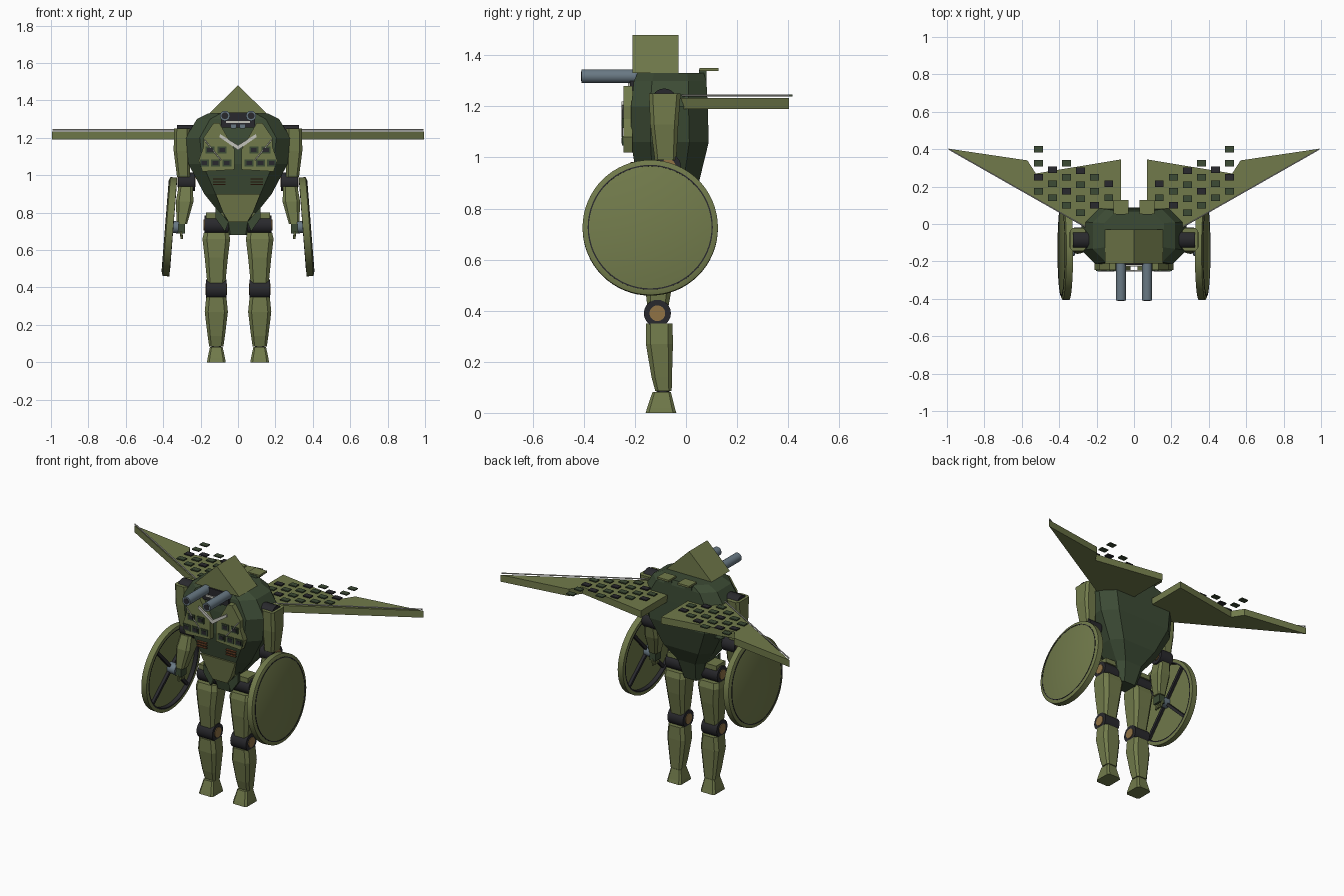
import bpy, bmesh, math
from mathutils import Matrix, Vector

cube = bpy.data.objects.get("Cube")
if cube:
    bpy.data.objects.remove(cube, do_unlink=True)


def material(name, r, g, b):
    m = bpy.data.materials.new(name)
    m.use_nodes = True
    m.diffuse_color = (r, g, b, 1)
    m.node_tree.nodes["Principled BSDF"].inputs["Base Color"].default_value = (r, g, b, 1)
    return m


OLIVE = material("olive", .165, .195, .07)
GREEN = material("dark green", .045, .07, .035)
BLACK = material("near black", .022, .022, .026)
STEEL = material("blue steel", .14, .19, .23)
BRASS = material("brass brown", .28, .17, .06)
RUST = material("rust", .2, .07, .025)
PALE = material("pale grey", .55, .55, .5)


def finish(name, bm, mat, matrix=None, smooth=False):
    if matrix:
        bm.transform(matrix)
    bmesh.ops.recalc_face_normals(bm, faces=bm.faces)
    mesh = bpy.data.meshes.new(name)
    bm.to_mesh(mesh)
    bm.free()
    mesh.materials.append(mat)
    if smooth:
        mesh.shade_smooth()
        mesh.set_sharp_from_angle(angle=math.radians(35))
    ob = bpy.data.objects.new(name, mesh)
    bpy.context.collection.objects.link(ob)
    return ob


def box(name, mat, centre, size, turn=None):
    bm = bmesh.new()
    bmesh.ops.create_cube(bm, size=1)
    m = Matrix.Translation(centre) @ (turn or Matrix()) @ Matrix.Diagonal((*size, 1))
    return finish(name, bm, mat, m)


def rod(name, mat, a, b, radius, sides=24):
    a, b = Vector(a), Vector(b)
    bm = bmesh.new()
    bmesh.ops.create_cone(bm, cap_ends=True, segments=sides, radius1=radius,
                          radius2=radius, depth=(b - a).length)
    turn = (b - a).to_track_quat('Z', 'Y').to_matrix().to_4x4()
    return finish(name, bm, mat, Matrix.Translation((a + b) / 2) @ turn, sides > 8)


def loft(name, mat, sections, bevel=.35):
    """Chamfered rectangles (x, y, z, half width, half depth) joined in order."""
    bm = bmesh.new()
    rings = []
    for x, y, z, w, d in sections:
        c = bevel * min(w, d)
        pts = [(w - c, -d), (w, c - d), (w, d - c), (w - c, d),
               (c - w, d), (-w, d - c), (-w, c - d), (c - w, -d)]
        rings.append([bm.verts.new((x + px, y + py, z)) for px, py in pts])
    bm.faces.new(rings[0])
    bm.faces.new(rings[-1])
    for lo, hi in zip(rings, rings[1:]):
        for i in range(8):
            j = (i + 1) % 8
            bm.faces.new((lo[i], lo[j], hi[j], hi[i]))
    return finish(name, bm, mat)


def prism(name, mat, pts, start, offset):
    """Polygon extruded by an offset; start maps the 2D point to 3D."""
    bm = bmesh.new()
    face = bm.faces.new([bm.verts.new(start(*p)) for p in pts])
    new = bmesh.ops.extrude_face_region(bm, geom=[face])
    bmesh.ops.translate(bm, vec=offset, verts=[v for v in new["geom"] if isinstance(v, bmesh.types.BMVert)])
    return finish(name, bm, mat)


def lathe(name, mat, profile, matrix, steps=64):
    bm = bmesh.new()
    vs = [bm.verts.new((r, 0, z)) for r, z in profile]
    es = [bm.edges.new(p) for p in zip(vs, vs[1:])]
    bmesh.ops.spin(bm, geom=vs + es, cent=(0, 0, 0), axis=(0, 0, 1), angle=math.tau, steps=steps)
    bmesh.ops.remove_doubles(bm, verts=bm.verts, dist=.0005)
    return finish(name, bm, mat, matrix, True)


def joint(name, s, x0, x1, y, z, r):
    rod(name, BLACK, (s * x0, y, z), (s * x1, y, z), r)
    for x, d in ((x0, -.004), (x1, .004)):
        rod(name + "_cap", BRASS, (s * x, y, z), (s * (x + d), y, z), r * .58)


# Torso and pelvis
loft("torso", GREEN, [(0, -.09, .68, .065, .05), (0, -.085, .8, .10, .08),
                      (0, -.07, .9, .18, .12), (0, -.063, 1.06, .265, .152),
                      (0, -.065, 1.2, .28, .15), (0, -.062, 1.3, .22, .142),
                      (0, -.06, 1.33, .16, .13)], .5)
prism("belly_plate", OLIVE, [(-.12, .9), (.12, .9), (.08, .8), (.05, .75), (-.05, .75), (-.08, .8)],
      lambda x, z: (x, -.2 + (.9 - z) * .15, z), (0, .05, 0))

# Gabled head, face and guns
prism("head_roof", OLIVE, [(-.155, 1.33), (.155, 1.33), (0, 1.48)],
      lambda x, z: (x, -.21, z), (0, .18, 0))
box("face", BLACK, (0, -.17, 1.295), (.18, .1, .08))
box("brow", PALE, (0, -.224, 1.285), (.13, .008, .012))

for s in (-1, 1):
    box("eye", STEEL, (s * .025, -.224, 1.26), (.026, .008, .022))
    rod("gun_barrel", STEEL, (s * .07, -.41, 1.318), (s * .07, -.1, 1.318), .027)
    rod("gun_bore", BLACK, (s * .07, -.412, 1.318), (s * .07, -.40, 1.318), .018)
    box("back_hatch", OLIVE, (s * .07, .09, 1.345), (.08, .075, .012))
    box("hatch_post", GREEN, (s * .07, .065, 1.32), (.05, .03, .05))

    # Chest plate with windows, vents, chevron and cable
    prism("chest_plate", OLIVE,
          [(.02, 1.03), (.19, 1.02), (.21, 1.08), (.185, 1.15), (.185, 1.2), (.13, 1.28), (.1, 1.28), (.02, 1.14)],
          lambda x, z: (s * x, -.245, z), (0, .035, 0))
    for x, z in ((.085, 1.135), (.15, 1.135), (.06, 1.065), (.12, 1.065), (.18, 1.065)):
        box("window_frame", GREEN, (s * x, -.247, z), (.048, .008, .038))
        box("window_pane", BLACK, (s * x, -.251, z), (.03, .004, .022))
    for z in (.95, .965, .98):
        box("vent", RUST, (s * .1, -.212, z), (.065, .012, .006))
    prism("chevron", PALE, [(0, 1.135), (0, 1.16), (.095, 1.22), (.1, 1.205)],
          lambda x, z: (s * x, -.253, z), (0, .008, 0))
    rod("chest_cable", PALE, (s * .18, -.25, 1.19), (s * .09, -.25, 1.08), .003, 6)

    # Wing with floating tiles and edge wire
    prism("wing", OLIVE, [(.07, .345), (.07, .08), (.15, -.02), (.26, -.02), (.995, .403), (.57, .34), (.525, .27)],
          lambda x, y: (s * x, y, 1.19), (0, 0, .043))
    rod("wing_wire", PALE, (s * .26, -.015, 1.243), (s * .99, .4, 1.243), .004, 6)
    for i, (top, count) in enumerate(((.4, 4), (.29, 3), (.325, 4), (.285, 4), (.25, 3), (.215, 2))):
        for k in range(count):
            dark = (i * 2 + k * 3) % 4 == 2
            box("wing_tile", BLACK if dark else GREEN,
                (s * (.51 - .075 * i), top - .075 * k, 1.243), (.048, .034, .007))

    # Arm
    joint("shoulder", s, .24, .325, -.085, 1.22, .05)
    loft("upper_arm", OLIVE, [(s * .292, -.08, .99, .034, .042), (s * .3, -.085, 1.13, .044, .055),
                              (s * .3, -.083, 1.25, .042, .062)])
    joint("elbow", s, .23, .32, -.07, .965, .05)
    loft("forearm", OLIVE, [(s * .3, -.125, .74, .028, .03), (s * .285, -.1, .86, .047, .05),
                            (s * .28, -.08, .94, .038, .045)])
    box("palm", GREEN, (s * .303, -.13, .715), (.04, .055, .05))
    for k in range(4):
        rod("finger", OLIVE, (s * .305, -.153 + .016 * k, .70), (s * .3, -.153 + .016 * k, .66), .007, 6)

    # Round shield carried outside the forearm
    place = Matrix.Translation((s * .368, -.14, .725)) @ Matrix.Rotation(s * math.radians(85.5), 4, 'Y')
    lathe("shield", OLIVE, [(0, .02), (.25, .02), (.265, .014), (.265, -.022),
                            (.243, -.022), (.238, .002), (0, .002)], place)
    lathe("shield_groove", BLACK, [(.240, .019), (.240, .022), (.245, .022), (.245, .019)], place)
    lathe("shield_inner_ring", BLACK, [(.238, .002), (.238, -.023), (.246, -.023)], place)
    for k in range(4):
        turn = Matrix.Rotation(math.pi * (k / 2 + .25), 4, 'Z')
        spoke = box("shield_spoke", BLACK, (.13, 0, -.006), (.22, .018, .018))
        spoke.data.transform(place @ turn)
    hub = rod("shield_hub", STEEL, (0, 0, .002), (0, 0, -.05), .032)
    hub.data.transform(place)

    # Leg
    x = s * .116
    box("hip_guard", OLIVE, (s * .105, -.1, .785), (.13, .09, .03))
    prism("hip_flap", GREEN, [(.05, .75), (.12, .83), (.12, .77), (.07, .7)],
          lambda px, z: (s * px, -.17, z), (0, .02, 0))
    joint("hip", s, .052, .18, -.1, .735, .05)
    loft("thigh", OLIVE, [(x, -.11, .42, .048, .042), (x, -.105, .56, .062, .062),
                          (x, -.1, .66, .074, .068), (x, -.1, .695, .066, .058)])
    joint("knee", s, .062, .17, -.112, .39, .053)
    loft("shin", OLIVE, [(x, -.088, .085, .038, .032), (x, -.095, .14, .046, .04),
                         (x, -.104, .27, .062, .053), (x, -.105, .35, .054, .052)])
    rod("ankle", BLACK, (x, -.09, .07), (x, -.09, .095), .026)
    loft("foot", OLIVE, [(x, -.098, 0, .05, .06), (x, -.098, .02, .047, .054), (x, -.095, .082, .034, .036)], .25)
